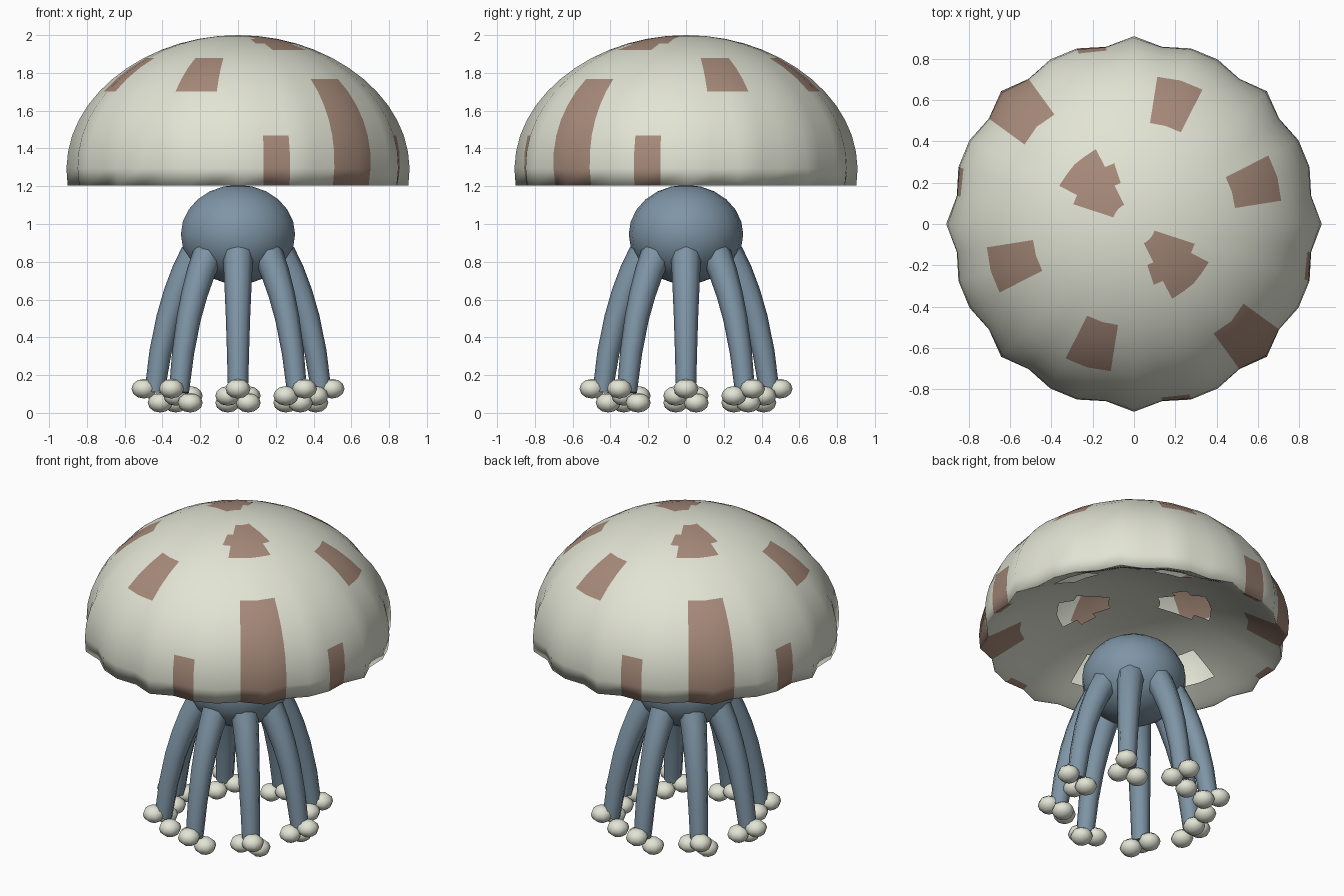
import bpy
import bmesh
from math import sin, cos, pi, radians
from mathutils import Vector, Matrix

cube = bpy.data.objects.get("Cube")
if cube:
    bpy.data.objects.remove(cube, do_unlink=True)


def material(name, rgb):
    m = bpy.data.materials.new(name)
    m.use_nodes = True
    m.diffuse_color = (*rgb, 1)
    bsdf = next(n for n in m.node_tree.nodes if n.type == 'BSDF_PRINCIPLED')
    bsdf.inputs["Base Color"].default_value = (*rgb, 1)
    return m


cream = material("cream", (0.76, 0.775, 0.66))
brown = material("brown", (0.385, 0.255, 0.195))
blue = material("slate_blue", (0.21, 0.30, 0.38))


def finish(bm, name, *mats):
    mesh = bpy.data.meshes.new(name)
    for f in bm.faces:
        f.smooth = True
    bm.to_mesh(mesh)
    bm.free()
    for m in mats:
        mesh.materials.append(m)
    obj = bpy.data.objects.new(name, mesh)
    bpy.context.collection.objects.link(obj)
    return obj


# Cap: scalloped dome with spots, repeated every half turn
SEGS, RINGS, RIM_Z = 40, 14, 1.205
DOME, HOLLOW = 0.795, 0.265  # heights of the top and the underside
SPOTS = [  # first segment, end segment, first ring, end ring
    (1, 3, 6, 9), (7, 9, 6, 9), (14, 16, 0, 7), (11, 12, 0, 3),
    (18, 19, 0, 3), (13, 17, 10, 11), (12, 18, 11, 12), (13, 18, 12, 13),
]


def spot_start(seg, ring):
    """First ring of the spot covering this face, or None."""
    s = seg % (SEGS // 2)
    return next((c for a, b, c, d in SPOTS if a <= s < b and c <= ring < d), None)


def cap_point(seg, ring, underside):
    el, az = ring / RINGS * pi / 2, seg / SEGS * 2 * pi
    slope = 1 - sin(el)
    ripple = 0.026 * slope ** 1.2 * cos(16 * az)
    if underside:
        r, z = 0.876 * cos(el) ** 0.8, HOLLOW * sin(el) ** 2.6
    else:
        r, z = 0.935 * cos(el) * (1 - 0.063 * slope ** 2.5), DOME * sin(el)
    return Vector(((r + ripple) * cos(az), (r + ripple) * sin(az), RIM_Z + z))


def build_cap():
    bm = bmesh.new()
    rim = [bm.verts.new(cap_point(s, 0, False)) for s in range(SEGS)]
    for underside in (False, True):
        rows = [rim] + [[bm.verts.new(cap_point(s, k, underside)) for s in range(SEGS)]
                        for k in range(1, RINGS)]
        pole = bm.verts.new((0, 0, RIM_Z + (HOLLOW if underside else DOME)))
        for k in range(RINGS):
            for s in range(SEGS):
                start = spot_start(s, k)
                if underside and start:
                    continue  # underside is open below spots away from the rim
                t = (s + 1) % SEGS
                if k < RINGS - 1:
                    loop = [rows[k][s], rows[k][t], rows[k + 1][t], rows[k + 1][s]]
                else:
                    loop = [rows[k][s], rows[k][t], pole]
                face = bm.faces.new(loop[::-1] if underside else loop)
                face.material_index = int(start is not None)
    finish(bm, "cap", cream, brown)


build_cap()


def ellipsoid(name, mat, centre, size, u, v):
    bm = bmesh.new()
    bmesh.ops.create_uvsphere(bm, u_segments=u, v_segments=v, radius=1)
    bm.transform(Matrix.Translation(centre) @ Matrix.Diagonal((*size, 1)))
    finish(bm, name, mat)


# Head
ellipsoid("head", blue, (0, 0, 0.945), (0.307, 0.303, 0.262), 18, 12)

# Tentacles: tapering tubes along a curved path, in the radial plane
PATH = [Vector(p) for p in ((0.225, 0, 0.84), (0.277, 0, 0.745), (0.326, 0, 0.63),
                            (0.369, 0, 0.5), (0.411, 0, 0.32), (0.442, 0, 0.11))]
SIDES = 8


def build_tentacle(name, turn):
    bm = bmesh.new()
    rings = []
    for i, p in enumerate(PATH):
        along = (PATH[min(i + 1, len(PATH) - 1)] - PATH[max(i - 1, 0)]).normalized()
        side = Vector((0, 1, 0))
        out = side.cross(along)
        radius = 0.081 - 0.028 * i / (len(PATH) - 1)
        rings.append([bm.verts.new(turn @ (p + radius * (
            cos(a * 2 * pi / SIDES) * out + sin(a * 2 * pi / SIDES) * side)))
            for a in range(SIDES)])
    for low, high in zip(rings, rings[1:]):
        for a in range(SIDES):
            b = (a + 1) % SIDES
            bm.faces.new((low[a], low[b], high[b], high[a]))
    bm.faces.new(rings[0])
    bm.faces.new(rings[-1])
    bmesh.ops.recalc_face_normals(bm, faces=bm.faces)
    obj = finish(bm, name, blue)
    for face in (obj.data.polygons[-1], obj.data.polygons[-2]):
        face.use_smooth = False


# Three toes at each tip: outer, and one on each side
TOES = [(0.498, 0, 0.128), (0.412, 0.054, 0.054), (0.412, -0.054, 0.09)]

for n in range(8):
    turn = Matrix.Rotation(radians(45 * n), 3, 'Z')
    build_tentacle(f"tentacle_{n + 1}", turn)
    for j, toe in enumerate(TOES):
        ellipsoid(f"toe_{n + 1}_{j + 1}", cream, turn @ Vector(toe),
                  (0.066, 0.066, 0.052), 8, 6)
